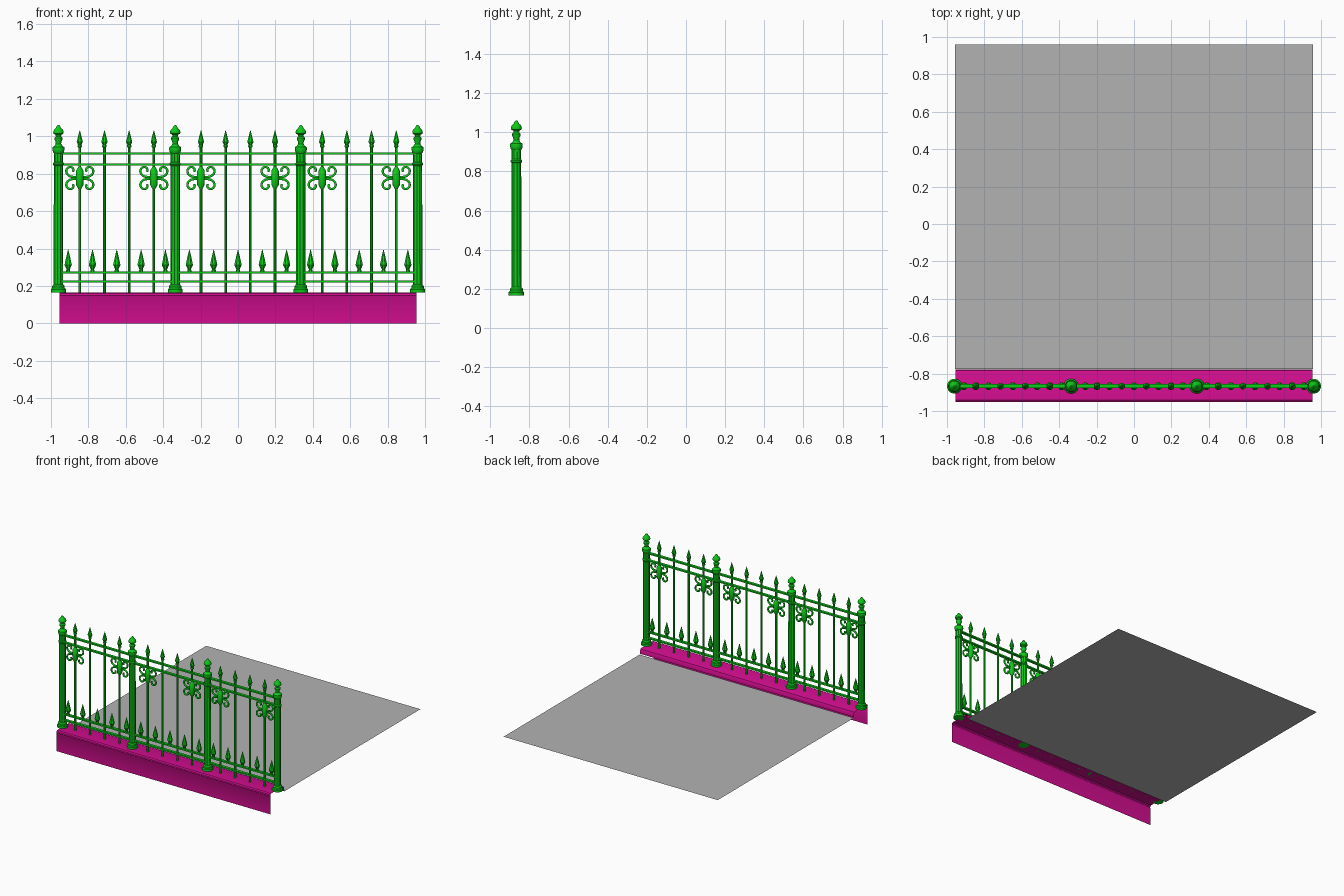
import bpy
import bmesh
from math import cos, sin, pi

cube = bpy.data.objects.get("Cube")
if cube:
    bpy.data.objects.remove(cube, do_unlink=True)

FENCE_Y = -0.867
WALL_TOP = 0.166


def material(name, rgb):
    m = bpy.data.materials.new(name)
    m.use_nodes = True
    m.diffuse_color = (*rgb, 1)
    m.node_tree.nodes["Principled BSDF"].inputs["Base Color"].default_value = (*rgb, 1)
    return m


GREEN = material("green_iron", (0.004, 0.6, 0.01))
MAGENTA = material("magenta_stone", (0.66, 0.004, 0.28))
GREY = material("grey_floor", (0.45, 0.45, 0.45))


def finish(name, bm, mat, smooth=True):
    mesh = bpy.data.meshes.new(name)
    bm.to_mesh(mesh)
    bm.free()
    mesh.materials.append(mat)
    ob = bpy.data.objects.new(name, mesh)
    bpy.context.collection.objects.link(ob)
    if smooth:
        bpy.ops.object.select_all(action="DESELECT")
        ob.select_set(True)
        bpy.context.view_layer.objects.active = ob
        bpy.ops.object.shade_smooth_by_angle(angle=0.6)
    return ob


def lathe(bm, x, profile, sides, flute=1.0):
    """Turn (radius, height) pairs about a vertical axis; flute pulls in every other side."""
    rings = []
    for r, z in profile:
        ring = []
        for i in range(sides):
            a = 2 * pi * (i + 0.5) / sides
            k = r * (flute if i % 2 else 1)
            ring.append(bm.verts.new((x + k * cos(a), FENCE_Y + k * sin(a), z)))
        rings.append(ring)
    for low, high in zip(rings, rings[1:]):
        for i in range(sides):
            j = (i + 1) % sides
            bm.faces.new((low[i], low[j], high[j], high[i]))
    bm.faces.new(rings[0][::-1])
    bm.faces.new(rings[-1])


def box(bm, centre, size):
    made = bmesh.ops.create_cube(bm, size=1)["verts"]
    bmesh.ops.scale(bm, vec=size, verts=made)
    bmesh.ops.translate(bm, vec=centre, verts=made)


def sheet(name, profile, half, mat):
    """Sweep a (y, z) line along x as an open sheet."""
    bm = bmesh.new()
    pairs = [(bm.verts.new((-half, y, z)), bm.verts.new((half, y, z))) for y, z in profile]
    for a, b in zip(pairs, pairs[1:]):
        bm.faces.new((a[0], a[1], b[1], b[0]))
    return finish(name, bm, mat)


# Floor and hollow kerb wall
sheet("floor", [(-0.775, 0.12), (0.96, 0.12)], 0.956, GREY)
sheet("kerb_wall", [(-0.949, 0), (-0.949, 0.143), (-0.953, 0.15), (-0.951, 0.159),
                    (-0.942, 0.166), (-0.795, 0.166), (-0.784, 0.162), (-0.779, 0.153),
                    (-0.779, 0.125)], 0.955, MAGENTA)

# Posts: stepped base, fluted shaft, collar, capital and finial
POSTS = [-0.96, -0.336, 0.336, 0.96]
base = [(0.04, WALL_TOP), (0.04, 0.182), (0.034, 0.188), (0.034, 0.2), (0.026, 0.208)]
shaft = [(0.026, 0.2), (0.025, 0.94)]
collar = [(0.024, 0.842), (0.03, 0.848), (0.03, 0.856), (0.024, 0.862)]
finial = [(0.024, 0.908), (0.03, 0.916), (0.033, 0.93), (0.032, 0.942), (0.022, 0.948),
          (0.015, 0.96), (0.016, 0.972), (0.022, 0.982), (0.022, 0.992), (0.014, 1.0),
          (0.016, 1.008), (0.027, 1.014), (0.029, 1.022), (0.025, 1.034), (0.014, 1.044),
          (0.011, 1.052), (0.004, 1.06)]
for i, x in enumerate(POSTS):
    bm = bmesh.new()
    lathe(bm, x, base, 16)
    lathe(bm, x, shaft, 20, 0.86)
    lathe(bm, x, collar, 16)
    lathe(bm, x, finial, 16)
    finish(f"post_{i + 1}", bm, GREEN)

# Horizontal rails
bm = bmesh.new()
for z, half in [(0.908, 0.985), (0.849, 0.985), (0.272, 0.95), (0.224, 0.95)]:
    box(bm, (0, FENCE_Y, z), (2 * half, 0.022, 0.011))
finish("rails", bm, GREEN, False)

# Balusters with spear tips, and short spears on the lower rail
bars, scroll_bars, spears = [], [], []
for centre, step in [(-0.648, 0.132), (0, 0.132), (0.648, 0.132)]:
    row = [centre + step * (k - 1.5) for k in range(4)]
    bars += row
    scroll_bars += [row[0], row[-1]]
    spears += [centre + 0.13 * (k - 2) for k in range(5)]

bm = bmesh.new()
for x in bars:
    lathe(bm, x, [(0.008, WALL_TOP), (0.008, 0.94), (0.013, 0.943), (0.013, 0.95),
                  (0.01, 0.954), (0.018, 0.97), (0.01, 1.0), (0.001, 1.032)], 8)
finish("balusters", bm, GREEN)

bm = bmesh.new()
for x in spears:
    lathe(bm, x, [(0.012, 0.274), (0.012, 0.284), (0.009, 0.288), (0.021, 0.312),
                  (0.012, 0.352), (0.001, 0.394)], 8)
finish("short_spears", bm, GREEN)

# Scroll ornaments: a central barrel with four mirrored curls
bm = bmesh.new()
for x in scroll_bars:
    lathe(bm, x, [(0.008, 0.718), (0.021, 0.74), (0.021, 0.815), (0.008, 0.837)], 10)
finish("scroll_barrels", bm, GREEN)

curl = [(0.018, 0.006), (0.038, 0.006), (0.06, 0.014), (0.072, 0.034),
        (0.064, 0.054), (0.046, 0.058), (0.034, 0.046), (0.037, 0.033)]
curve = bpy.data.curves.new("scrolls", "CURVE")
curve.dimensions = "3D"
curve.bevel_depth = 0.007
curve.bevel_resolution = 1
curve.resolution_u = 4
curve.use_fill_caps = True
for x in scroll_bars:
    for sx in (-1, 1):
        for sz in (-1, 1):
            s = curve.splines.new("BEZIER")
            s.bezier_points.add(len(curl) - 1)
            for p, (dx, dz) in zip(s.bezier_points, curl):
                p.co = (x + sx * dx, FENCE_Y, 0.777 + sz * dz)
                p.handle_left_type = p.handle_right_type = "AUTO"
curve.materials.append(GREEN)
bpy.context.collection.objects.link(bpy.data.objects.new("scrolls", curve))
